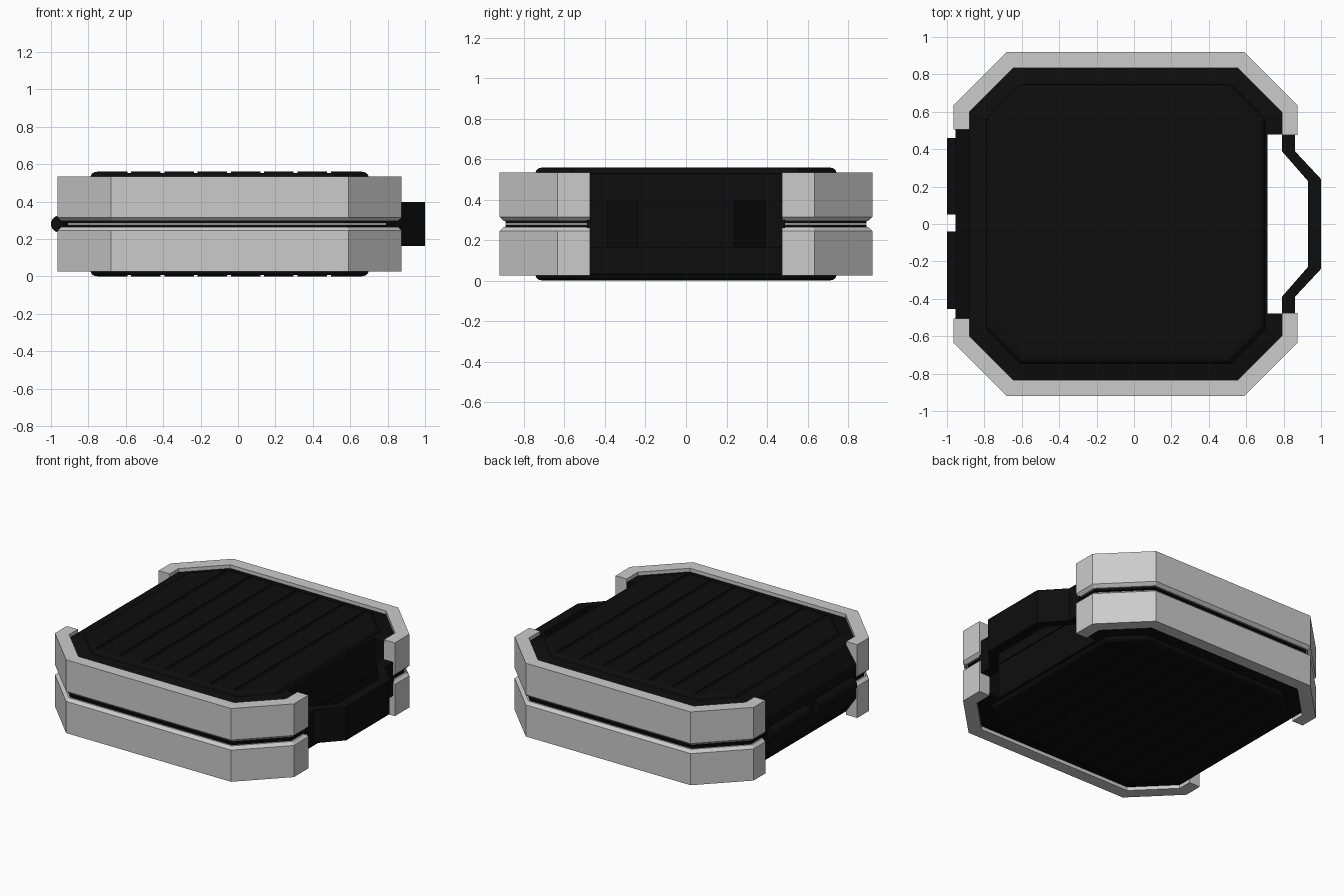
import bpy, bmesh, math

if "Cube" in bpy.data.objects:
    bpy.data.objects.remove(bpy.data.objects["Cube"])

MID = 0.28                       # parting plane height, all halves mirror about it
black = bpy.data.materials.new("black")
black.diffuse_color = (0.004, 0.004, 0.004, 1)
black.use_nodes = True
black.node_tree.nodes["Principled BSDF"].inputs["Base Color"].default_value = black.diffuse_color


def make(name, verts, faces, mat=None, mirror=""):
    me = bpy.data.meshes.new(name)
    me.from_pydata(verts, [], faces)
    bm = bmesh.new()
    bm.from_mesh(me)
    bmesh.ops.recalc_face_normals(bm, faces=bm.faces)
    bm.to_mesh(me)
    bm.free()
    ob = bpy.data.objects.new(name, me)
    bpy.context.collection.objects.link(ob)
    ob.location.z = MID
    if mat:
        me.materials.append(mat)
    if mirror:
        add_mirror(ob, mirror)
    return ob


def add_mirror(ob, axes):
    m = ob.modifiers.new("mirror", 'MIRROR')
    m.use_axis = ["x" in axes, "y" in axes, "z" in axes]
    m.use_mirror_merge = False


def loft(rings, closed):
    """Skin a list of equal rings; closed joins the last ring to the first."""
    n, k = len(rings[0]), len(rings)
    verts = [v for r in rings for v in r]
    faces = []
    for i in range(k if closed else k - 1):
        j = (i + 1) % k
        for a in range(n):
            b = (a + 1) % n
            faces.append((i * n + a, i * n + b, j * n + b, j * n + a))
    if not closed:
        faces += [tuple(range(n)), tuple((k - 1) * n + a for a in range(n))]
    return verts, faces


def back_path(d, end_l=0.505, end_r=0.475):
    """Back half of the chamfered outline, inset by d."""
    t = d * math.tan(math.radians(22.5))
    return [(0.875 - d, end_r), (0.875 - d, 0.635 - t), (0.59 - t, 0.92 - d),
            (-0.68 + t, 0.92 - d), (-0.965 + d, 0.635 - t), (-0.965 + d, end_l)]


def octagon(d, z):
    p = back_path(d)[1:5]
    return [(x, y, z) for x, y in p] + [(x, -y, z) for x, y in reversed(p)]


def prism_y(profile, y0, y1):
    return loft([[(x, y, z) for x, z in profile] for y in (y0, y1)], False)


def boxes(name, specs):
    """Hidden cutter made of several boxes (x0, x1, y0, y1, z0, z1)."""
    verts, faces = [], []
    for x0, x1, y0, y1, z0, z1 in specs:
        v, f = prism_y([(x0, z0), (x1, z0), (x1, z1), (x0, z1)], y0, y1)
        faces += [tuple(i + len(verts) for i in q) for q in f]
        verts += v
    ob = make(name, verts, faces)
    ob.hide_render = True
    ob.hide_set(True)
    return ob


# case shell: lip, wall, rim and raised panel; one half mirrored in z
layers = [(0.03, 0.003), (0.03, 0.02), (0.084, 0.02), (0.084, 0.23),
          (0.175, 0.25), (0.182, 0.267), (0.195, 0.276), (0.215, 0.28)]
shell = make("case_shell", *loft([octagon(d, z) for d, z in layers], False), black)

# handle recess and shallow panel grooves
cuts = [(0.715, 1.2, -0.478, 0.478, -0.1, 0.5)]
cuts += [(-0.592 + i * 0.178, -0.572 + i * 0.178, -0.9, 0.9, 0.274, 0.35) for i in range(7)]
cutter = boxes("recess_cutter", cuts)
b = shell.modifiers.new("cut", 'BOOLEAN')
b.operation, b.solver, b.object = 'DIFFERENCE', 'EXACT', cutter
add_mirror(shell, "z")

# grey bumpers: cross-section swept round each end, four copies
section = [(0, 0.255), (0, 0.035), (0.02, 0.015), (0.085, 0.015), (0.085, 0.255)]
paths = [[(x, y, z) for x, y in back_path(d)] for d, z in section]
rings = [list(r) for r in zip(*paths)]
make("bumper", *loft(rings, False), mirror="yz")

# sloped hinge-side block between bumper ends
profile = [(-0.80, 0.23), (-0.88, 0.23), (-0.955, 0.12), (-0.955, 0.003), (-0.80, 0.003)]
make("hinge_block", *prism_y(profile, -0.505, 0.505), black, "z")

# hinge barrels
circle = [(-0.955 + 0.045 * math.cos(a * math.pi / 12), 0.045 * math.sin(a * math.pi / 12))
          for a in range(24)]
for i, (y0, y1) in enumerate([(0.05, 0.46), (-0.455, -0.04)]):
    ob = make(f"hinge_barrel_{i + 1}", *prism_y(circle, y0, y1), black)
    bpy.context.view_layer.objects.active = ob
    ob.select_set(True)
    bpy.ops.object.shade_smooth_by_angle(angle=math.radians(30))
    ob.select_set(False)

# carry handle: flat bent strap
outer = [(0.86, 0.49), (0.86, 0.39), (1.0, 0.24)]
inner = [(0.79, 0.49), (0.79, 0.39), (0.93, 0.23)]
outer += [(x, -y) for x, y in reversed(outer)]
inner += [(x, -y) for x, y in reversed(inner)]
strap = [[(o[0], o[1], -0.117), (o[0], o[1], 0.118), (n[0], n[1], 0.118), (n[0], n[1], -0.117)]
         for o, n in zip(outer, inner)]
make("carry_handle", *loft(strap, False), black)
